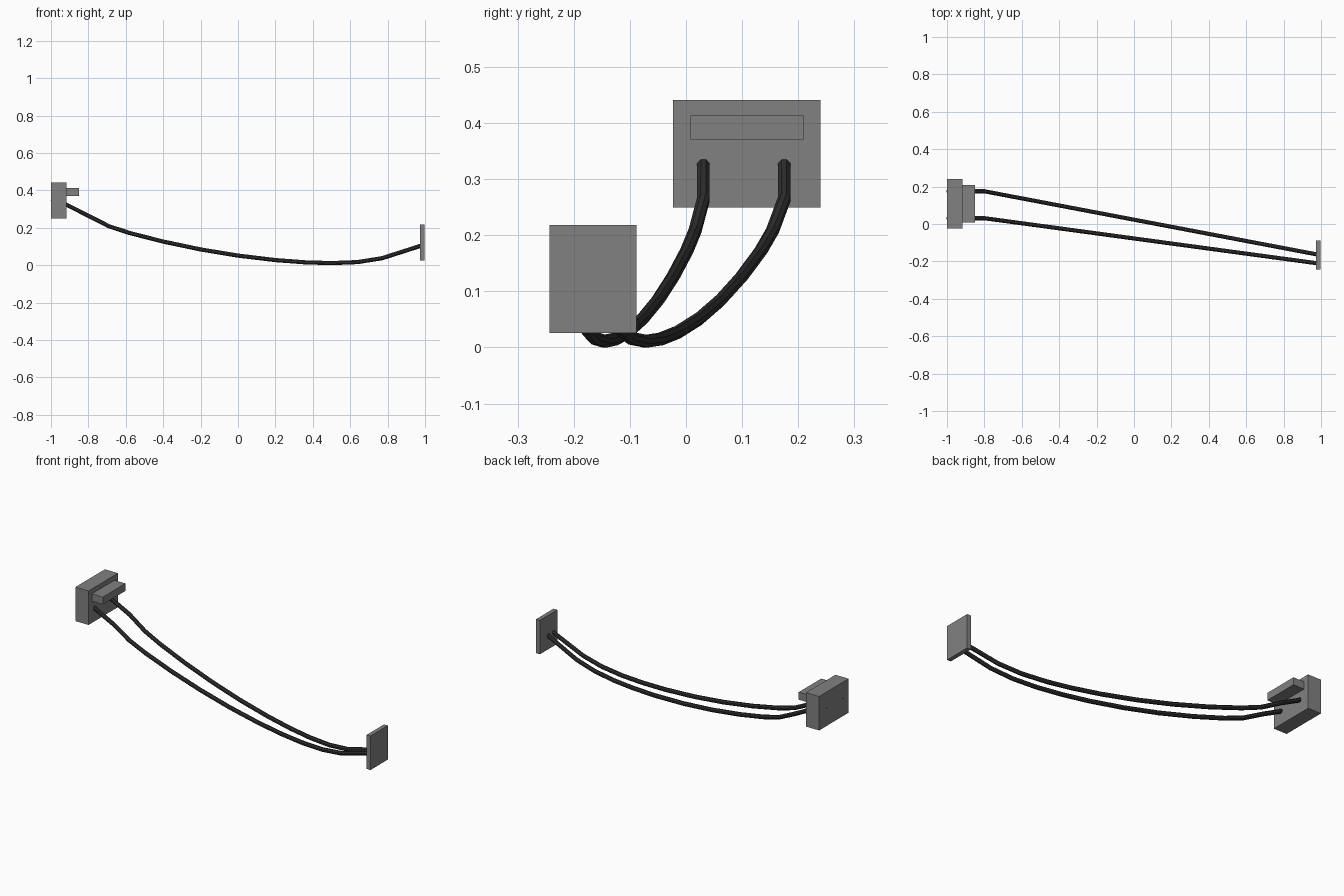
import bpy, bmesh, math
from mathutils import Vector

if "Cube" in bpy.data.objects:
    bpy.data.objects.remove(bpy.data.objects["Cube"])


def material(name, v):
    m = bpy.data.materials.new(name)
    m.diffuse_color = (v, v, v, 1)
    m.use_nodes = True
    m.node_tree.nodes["Principled BSDF"].inputs["Base Color"].default_value = m.diffuse_color
    return m


GREY = material("mid grey", 0.22)
BLACK = material("rubber black", 0.03)


def finish(name, bm, mat):
    bmesh.ops.recalc_face_normals(bm, faces=bm.faces)
    me = bpy.data.meshes.new(name)
    bm.to_mesh(me)
    bm.free()
    me.materials.append(mat)
    ob = bpy.data.objects.new(name, me)
    bpy.context.collection.objects.link(ob)
    return ob


def box(name, lo, hi):
    bm = bmesh.new()
    bmesh.ops.create_cube(bm, size=1)
    for v in bm.verts:
        v.co = Vector([(a + b) / 2 + c * (b - a) for a, b, c in zip(lo, hi, v.co)])
    finish(name, bm, GREY)


def cable(name, pts, r, sides=8):
    """Low-poly tube swept along a path, flat side up."""
    bm = bmesh.new()
    rings = []
    for i, p in enumerate(pts):
        t = (pts[min(i + 1, len(pts) - 1)] - pts[max(i - 1, 0)]).normalized()
        side = t.cross(Vector((0, 0, 1))).normalized()
        up = side.cross(t)
        rr = r / math.cos(math.pi / sides)
        angles = [2 * math.pi * (k + 0.5) / sides for k in range(sides)]
        rings.append([bm.verts.new(p + rr * (side * math.cos(a) + up * math.sin(a)))
                      for a in angles])
    for a, b in zip(rings, rings[1:]):
        for k in range(sides):
            n = (k + 1) % sides
            bm.faces.new((a[k], a[n], b[n], b[k]))
    bm.faces.new(rings[0])
    bm.faces.new(rings[-1])
    finish(name, bm, BLACK)


# Upper wall mount with its ledge, and the lower end plate
box("upper_mount", (-1.0, -0.023, 0.249), (-0.918, 0.24, 0.441))
box("mount_ledge", (-0.92, 0.008, 0.371), (-0.85, 0.209, 0.413))
box("end_plate", (0.974, -0.243, 0.026), (0.998, -0.088, 0.218))

# Sagging profile shared by both cables (x, z)
SAG = [(-0.998, 0.357), (-0.915, 0.322), (-0.80, 0.264), (-0.69, 0.208),
       (-0.58, 0.172), (-0.40, 0.126), (-0.20, 0.084), (0.0, 0.051),
       (0.20, 0.027), (0.36, 0.015), (0.50, 0.011), (0.64, 0.0165),
       (0.77, 0.037), (0.87, 0.069), (0.985, 0.106)]

# Two cables, converging towards the end plate
for name, y0, y1 in (("front_cable", 0.031, -0.21), ("back_cable", 0.175, -0.163)):
    path = []
    for x, z in SAG:
        f = max(0.0, (x + 0.80) / 1.78)
        path.append(Vector((x, y0 + (y1 - y0) * f, z)))
    cable(name, path, 0.011)
